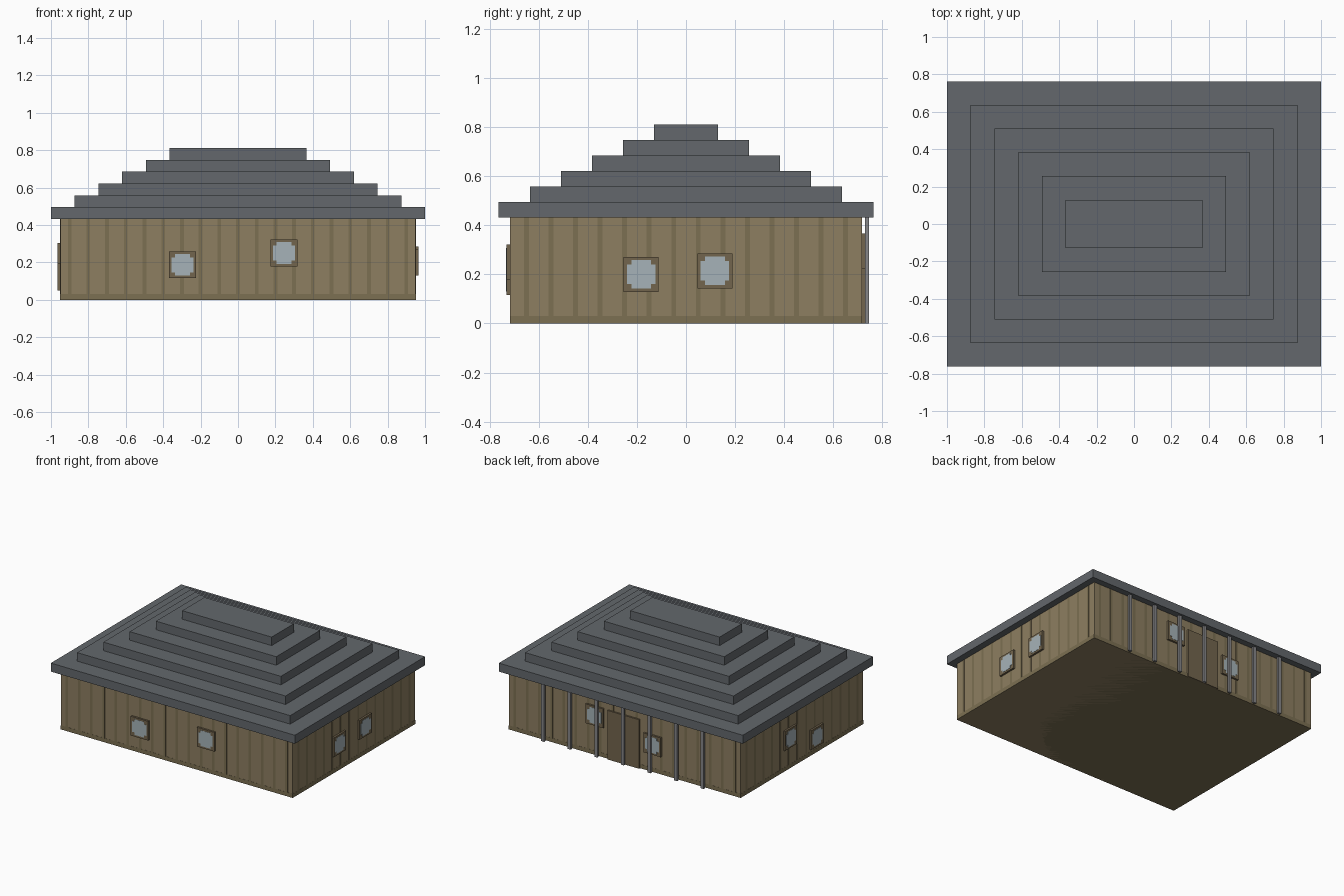
import bpy, bmesh, math
from mathutils import Matrix

if "Cube" in bpy.data.objects:
    bpy.data.objects.remove(bpy.data.objects["Cube"])


def material(name, rgb):
    m = bpy.data.materials.new(name)
    m.diffuse_color = (*rgb, 1)
    m.use_nodes = True
    m.node_tree.nodes["Principled BSDF"].inputs["Base Color"].default_value = m.diffuse_color
    return m


WOOD = material("wood", (0.27, 0.21, 0.12))
DARK = material("dark_wood", (0.20, 0.16, 0.085))
FRAME = material("frame_wood", (0.17, 0.13, 0.075))
GLASS = material("glass", (0.38, 0.45, 0.48))
SLATE = material("slate", (0.125, 0.137, 0.15))
STEEL = material("steel", (0.24, 0.24, 0.25))

WX, WY, WH = 0.95, 0.717, 0.435   # wall half sizes and height
STEP, RISE = 0.1267, 0.0632       # roof tier inset and height


def finish(bm, name, mat):
    bmesh.ops.recalc_face_normals(bm, faces=bm.faces)
    me = bpy.data.meshes.new(name)
    bm.to_mesh(me)
    bm.free()
    me.materials.append(mat)
    ob = bpy.data.objects.new(name, me)
    bpy.context.collection.objects.link(ob)
    return ob


def add_box(bm, lo, hi):
    size = [b - a for a, b in zip(lo, hi)]
    mid = [(a + b) / 2 for a, b in zip(lo, hi)]
    bmesh.ops.create_cube(bm, size=1, matrix=Matrix.Translation(mid) @ Matrix.Diagonal((*size, 1)))


def box(name, lo, hi, mat):
    bm = bmesh.new()
    add_box(bm, lo, hi)
    return finish(bm, name, mat)


# Walls with a skirting band
box("walls", (-WX, -WY, 0), (WX, WY, WH), WOOD)
e = 0.001
box("skirting", (-WX - e, -WY - e, 0), (WX + e, WY + e, 0.03), DARK)

# Dark plank joints on all four walls
bm = bmesh.new()
for i in range(19):
    x = -0.9 + i * 0.1
    add_box(bm, (x - 0.01, -WY - e, 0.03), (x + 0.01, WY + e, WH))
for i in range(14):
    y = -0.65 + i * 0.1
    add_box(bm, (-WX - e, y - 0.01, 0.03), (WX + e, y + 0.01, WH))
finish(bm, "plank_joints", DARK)

# Stepped roof
for i in range(6):
    x, y, z = 1 - i * STEP, 0.763 - i * STEP, 0.432 + i * RISE
    box(f"roof_tier_{i + 1}", (-x, -y, z), (x, y, z + RISE), SLATE)

# Windows: frame block and notched pane, built facing -y then turned to the wall
WALLS = {"front": (0, WY), "right": (90, WX), "back": (180, WY), "left": (270, WX)}


def window(wall, along, z):
    angle, dist = WALLS[wall]
    turn = Matrix.Rotation(math.radians(angle), 4, "Z") @ Matrix.Translation((along, -dist, z))
    f, p, n = 0.0715, 0.058, 0.04
    frame = box(wall + "_window_frame", (-f, -0.014, -f), (f, 0.005, f), FRAME)
    bm = bmesh.new()
    outline = []
    for sx, sz in ((1, 1), (-1, 1), (-1, -1), (1, -1)):
        corner = [(p, n), (n, n), (n, p)]
        if sx * sz < 0:
            corner.reverse()
        outline += [(sx * a, sz * b) for a, b in corner]
    face = bm.faces.new([bm.verts.new((a, -0.0155, b)) for a, b in outline])
    ext = bmesh.ops.extrude_face_region(bm, geom=[face])
    bmesh.ops.translate(bm, vec=(0, 0.004, 0),
                        verts=[v for v in ext["geom"] if isinstance(v, bmesh.types.BMVert)])
    pane = finish(bm, wall + "_window_pane", GLASS)
    for ob in (frame, pane):
        ob.matrix_world = turn


for wall, along, z in (("front", -0.297, 0.187), ("front", 0.246, 0.25),
                       ("right", -0.183, 0.2), ("right", 0.118, 0.214),
                       ("back", -0.24, 0.294), ("back", 0.233, 0.205),
                       ("left", -0.146, 0.232), ("left", 0.16, 0.122)):
    window(wall, along, z)

# Back door
box("door", (-0.125, WY - 0.005, 0), (0.135, WY + 0.012, 0.363), FRAME)

# Row of porch posts along the back
for i in range(7):
    x = (i - 3) * 0.218
    box(f"post_{i + 1}", (x - 0.012, 0.729, 0), (x + 0.012, 0.745, WH), STEEL)
